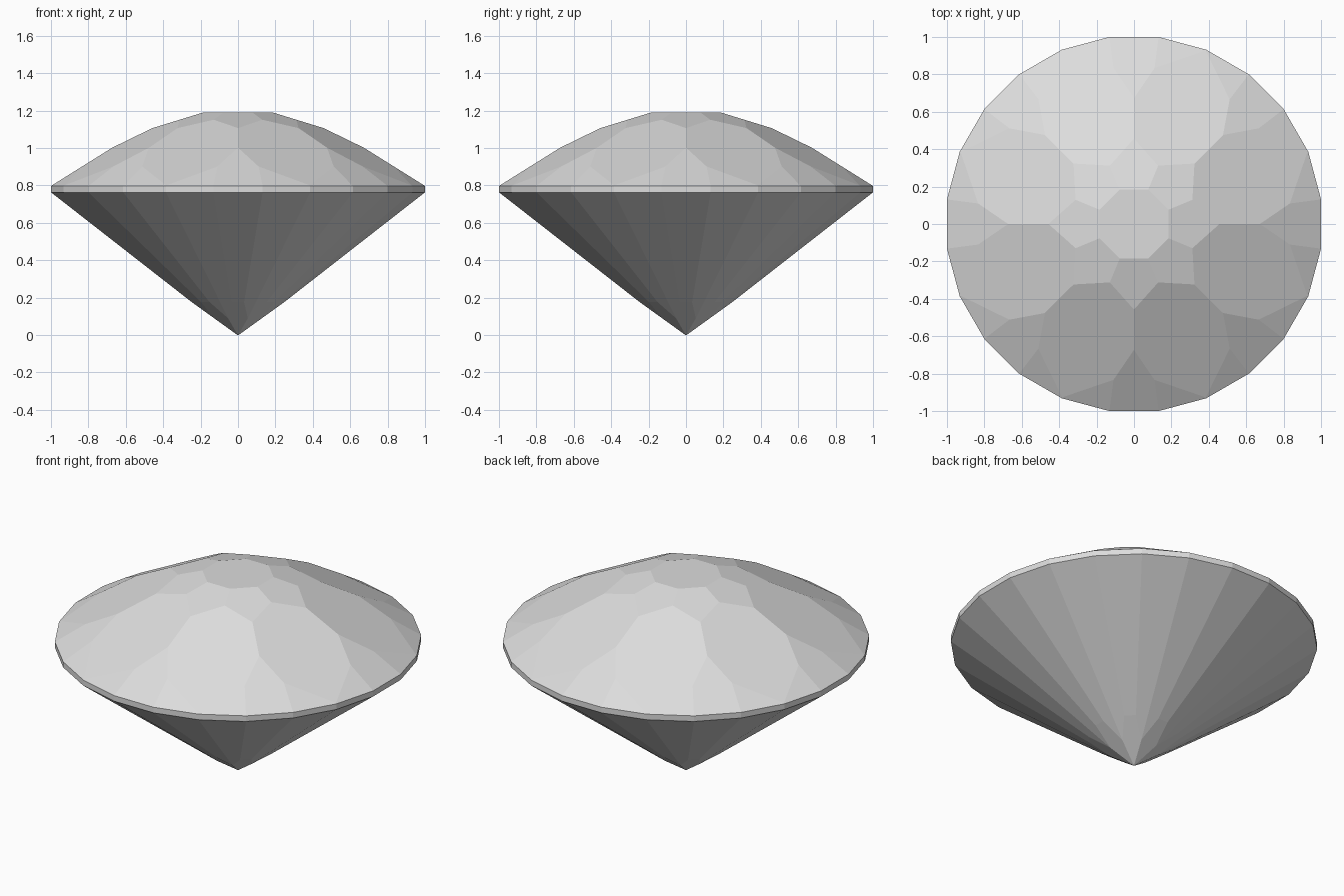
import bpy
import bmesh
from math import cos, pi, radians
from mathutils import Matrix, Vector

if "Cube" in bpy.data.objects:
    bpy.data.objects.remove(bpy.data.objects["Cube"], do_unlink=True)

SIDES = 24
HEIGHT = 1.19           # culet to table
GIRDLE_LOW, GIRDLE_TOP = 0.763, 0.797
CORNER = 1 / cos(pi / SIDES)


def cut_facets(bm, count, turn, radius, z, slope, up):
    """Grind a ring of flat facets, each through (radius, z) at the given slope."""
    for i in range(count):
        spin = Matrix.Rotation(radians(turn) + 2 * pi * i / count, 3, 'Z')
        point = spin @ Vector((radius, 0, z))
        normal = spin @ Vector((slope, 0, up)).normalized()
        bmesh.ops.bisect_plane(bm, geom=bm.verts[:] + bm.edges[:] + bm.faces[:],
                               dist=1e-5, plane_co=point, plane_no=normal,
                               clear_outer=True)
        bmesh.ops.holes_fill(bm, edges=bm.edges[:], sides=0)


# Rough stone: a 24-sided drum whose ends become the table and the culet
bm = bmesh.new()
placing = Matrix.Translation((0, 0, HEIGHT / 2)) @ Matrix.Rotation(pi / SIDES, 4, 'Z')
bmesh.ops.create_cone(bm, cap_ends=True, segments=SIDES, radius1=CORNER,
                      radius2=CORNER, depth=HEIGHT, matrix=placing)

# Crown: girdle facets, kite facets, then the star facets round the table
cut_facets(bm, SIDES, 0, 1, GIRDLE_TOP, 0.625, 1)
cut_facets(bm, 8, 22.5, CORNER, GIRDLE_TOP + 0.0005, 0.527, 1)
cut_facets(bm, 8, 0, 0.185, HEIGHT, 0.307, 1)

# Pavilion: long girdle facets, then the main facets round the point
cut_facets(bm, SIDES, 0, 1, GIRDLE_LOW, 0.78, -1)
cut_facets(bm, 8, 0, 0.003, 0, 0.72, -1)

bmesh.ops.recalc_face_normals(bm, faces=bm.faces[:])
mesh = bpy.data.meshes.new("cut_gem")
bm.to_mesh(mesh)
bm.free()

# Pale grey stone
grey = bpy.data.materials.new("pale_grey")
grey.use_nodes = True
colour = (0.72, 0.72, 0.72, 1)
grey.diffuse_color = colour
grey.node_tree.nodes["Principled BSDF"].inputs["Base Color"].default_value = colour
mesh.materials.append(grey)

gem = bpy.data.objects.new("cut_gem", mesh)
bpy.context.collection.objects.link(gem)
